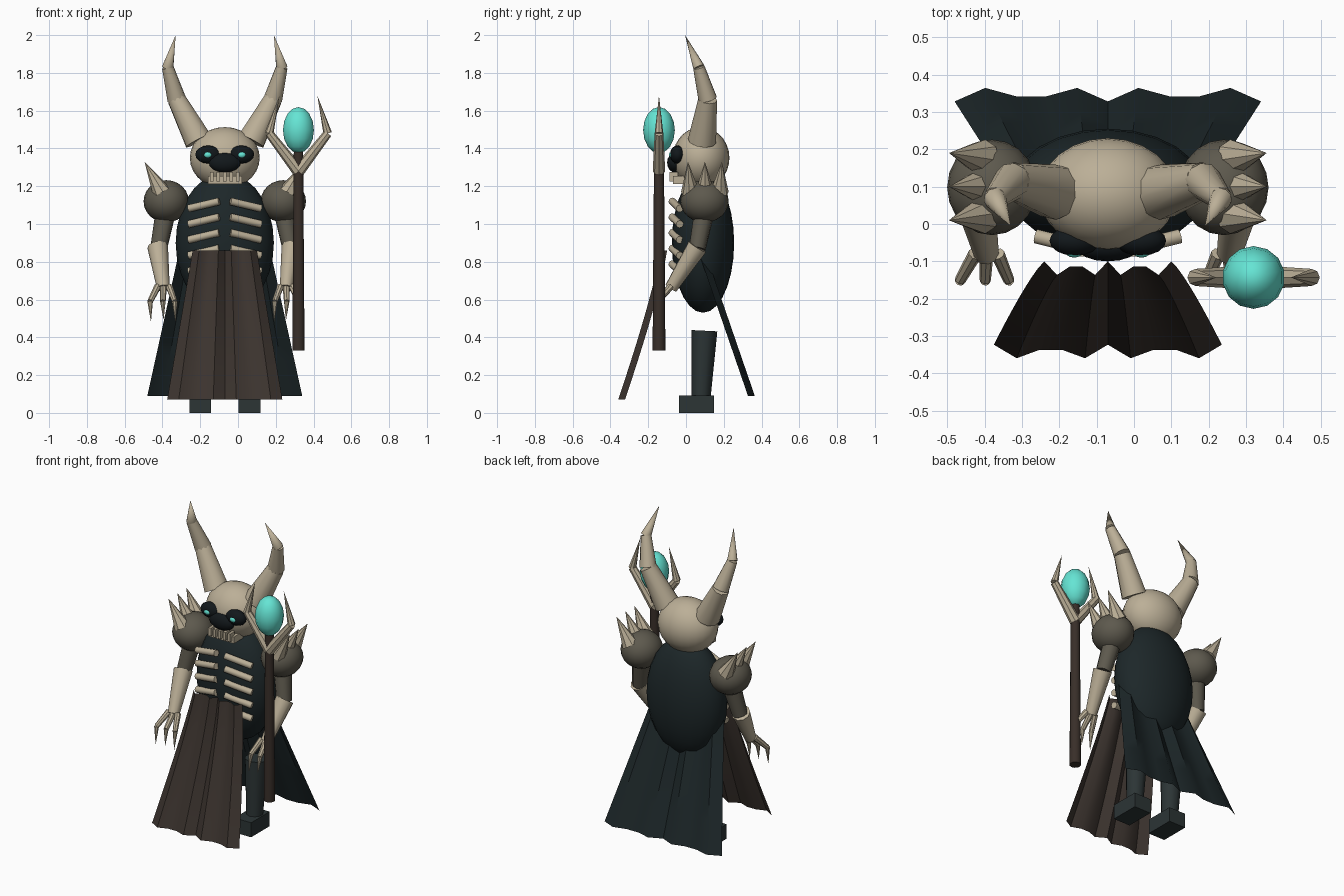
import bpy, bmesh, math
from mathutils import Vector

if "Cube" in bpy.data.objects:
    bpy.data.objects.remove(bpy.data.objects["Cube"])

CX = -0.07  # body's mirror plane


def material(name, rgb):
    m = bpy.data.materials.new(name)
    m.diffuse_color = (*rgb, 1)
    m.use_nodes = True
    m.node_tree.nodes["Principled BSDF"].inputs["Base Color"].default_value = m.diffuse_color
    return m


BONE = material("bone", (0.50, 0.43, 0.31))
ARMOUR = material("armour", (0.11, 0.10, 0.075))
CLOTH = material("dark_cloth", (0.012, 0.02, 0.022))
LEG = material("leg_cloth", (0.025, 0.035, 0.036))
BLACK = material("black", (0.006, 0.009, 0.011))
BROWN = material("brown_cloth", (0.045, 0.034, 0.028))
WOOD = material("wood", (0.04, 0.028, 0.022))
GLOW = material("glow", (0.13, 0.78, 0.66))


def finish(name, bm, mat, smooth=True):
    bmesh.ops.recalc_face_normals(bm, faces=bm.faces)
    me = bpy.data.meshes.new(name)
    bm.to_mesh(me)
    bm.free()
    me.materials.append(mat)
    ob = bpy.data.objects.new(name, me)
    bpy.context.collection.objects.link(ob)
    if smooth:
        bpy.context.view_layer.objects.active = ob
        ob.select_set(True)
        bpy.ops.object.shade_smooth_by_angle(angle=math.radians(40))
        ob.select_set(False)
    return ob


def ball(name, c, r, mat, seg=20, rings=12):
    bm = bmesh.new()
    bmesh.ops.create_uvsphere(bm, u_segments=seg, v_segments=rings, radius=1)
    for v in bm.verts:
        v.co = Vector(c) + Vector(v.co[i] * r[i] for i in range(3))
    return finish(name, bm, mat)


def box(name, c, s, mat):
    bm = bmesh.new()
    bmesh.ops.create_cube(bm, size=1)
    for v in bm.verts:
        v.co = Vector(c) + Vector(v.co[i] * s[i] for i in range(3))
    return finish(name, bm, mat, False)


def limb(name, points, radii, mat, seg=10):
    """Chain of tapered segments; a zero radius makes a point."""
    bm = bmesh.new()
    for a, b, r1, r2 in zip(points, points[1:], radii, radii[1:]):
        a, b = Vector(a), Vector(b)
        new = bmesh.ops.create_cone(bm, cap_ends=True, segments=seg, radius1=r1,
                                    radius2=r2, depth=(b - a).length)["verts"]
        rot = (b - a).to_track_quat("Z", "Y")
        for v in new:
            v.co = rot @ v.co + (a + b) / 2
    bmesh.ops.remove_doubles(bm, verts=bm.verts, dist=1e-5)
    return finish(name, bm, mat)


def drape(name, top, bottom, fold, mat, power):
    """Pleated cloth panel; top and bottom are (half width, y, z)."""
    bm = bmesh.new()
    cols, rows = 10, 8
    grid = []
    for j in range(rows + 1):
        t = j / rows
        w, _, z = Vector(top).lerp(Vector(bottom), t)
        y = top[1] + (bottom[1] - top[1]) * t ** power
        grid.append([bm.verts.new((CX + w * (2 * i / cols - 1),
                                   y + fold * math.cos(0.8 * math.pi * i), z))
                     for i in range(cols + 1)])
    for r0, r1 in zip(grid, grid[1:]):
        for i in range(cols):
            bm.faces.new((r0[i], r0[i + 1], r1[i + 1], r1[i]))
    return finish(name, bm, mat)


# Torso, skull and face
ball("torso", (CX, 0.09, 0.9), (0.26, 0.165, 0.37), CLOTH, 24, 14)
ball("skull", (CX, 0.08, 1.35), (0.185, 0.15, 0.163), BONE, 24, 14)
ball("nose_hollow", (CX, -0.06, 1.325), (0.085, 0.04, 0.052), BLACK, 16, 8)
box("jaw", (CX, -0.025, 1.232), (0.18, 0.09, 0.042), BONE)
for i in range(5):
    box("tooth", (CX + (i - 2) * 0.034, -0.065, 1.25), (0.018, 0.045, 0.05), BONE)

# Paired parts, mirrored about the body's centre
for side, s in (("left", -1), ("right", 1)):
    def P(x, y, z):
        return (CX + s * x, y, z)

    ball(side + "_eye_socket", P(0.088, -0.045, 1.368), (0.068, 0.04, 0.048), BLACK, 16, 8)
    ball(side + "_eye", P(0.09, -0.077, 1.366), (0.022, 0.013, 0.016), GLOW, 12, 8)
    limb(side + "_horn", [P(0.14, 0.085, 1.44), P(0.255, 0.115, 1.66),
                          P(0.302, 0.068, 1.83), P(0.26, -0.005, 2.0)],
         [0.075, 0.05, 0.031, 0], BONE)

    # Shoulder guard with three spikes
    ball(side + "_shoulder_guard", P(0.31, 0.098, 1.12), (0.12, 0.128, 0.112), ARMOUR)
    for y in (0.01, 0.1, 0.19):
        limb(side + "_spike", [P(0.335, 0.1 + (y - 0.1) * 0.85, 1.17), P(0.425, y, 1.33)],
             [0.05, 0], BONE, 8)

    # Ribs
    for i in range(5):
        z = 1.12 - i * 0.083
        limb(side + "_rib", [P(0.03, -0.073, z), P(0.192, -0.033, z - 0.038)],
             [0.02, 0.02], BONE, 10)

    # Arm and clawed hand
    limb(side + "_upper_arm", [P(0.31, 0.1, 1.08), P(0.35, 0.06, 0.87)], [0.055, 0.045], ARMOUR)
    limb(side + "_forearm", [P(0.355, 0.06, 0.88), P(0.325, -0.08, 0.66)], [0.055, 0.034], BONE)
    for x0, x1, drop in ((0.355, 0.395, 0), (0.325, 0.328, 0.01), (0.295, 0.265, 0)):
        limb(side + "_claw", [P(x0, -0.08, 0.67), P(x1, -0.15, 0.59), P(x1 - 0.004, -0.165, 0.48 + drop)],
             [0.019, 0.015, 0], BONE, 8)

    # Leg and boot
    limb(side + "_leg", [P(0.13, 0.08, 0.08), P(0.13, 0.098, 0.435)], [0.05, 0.068], LEG)
    box(side + "_boot", P(0.13, 0.055, 0.046), (0.116, 0.185, 0.092), LEG)

# Hanging cloth
drape("front_apron", (0.17, -0.12, 0.86), (0.305, -0.343, 0.07), 0.02, BROWN, 1.2)
drape("back_cape", (0.245, 0.09, 0.84), (0.41, 0.348, 0.09), -0.02, CLOTH, 1.0)

# Staff with forked head and orb
SX, SY = 0.32, -0.143
limb("staff", [(SX, SY, 0.33), (SX, SY, 1.39)], [0.034, 0.026], WOOD, 10)
for s in (-1, 1):
    limb("staff_prong", [(SX, SY, 1.28), (SX + s * 0.155, SY, 1.48), (SX + s * 0.1, SY, 1.68)],
         [0.033, 0.023, 0], BONE, 8)
ball("staff_orb", (SX, SY, 1.497), (0.084, 0.084, 0.122), GLOW, 14, 8)
